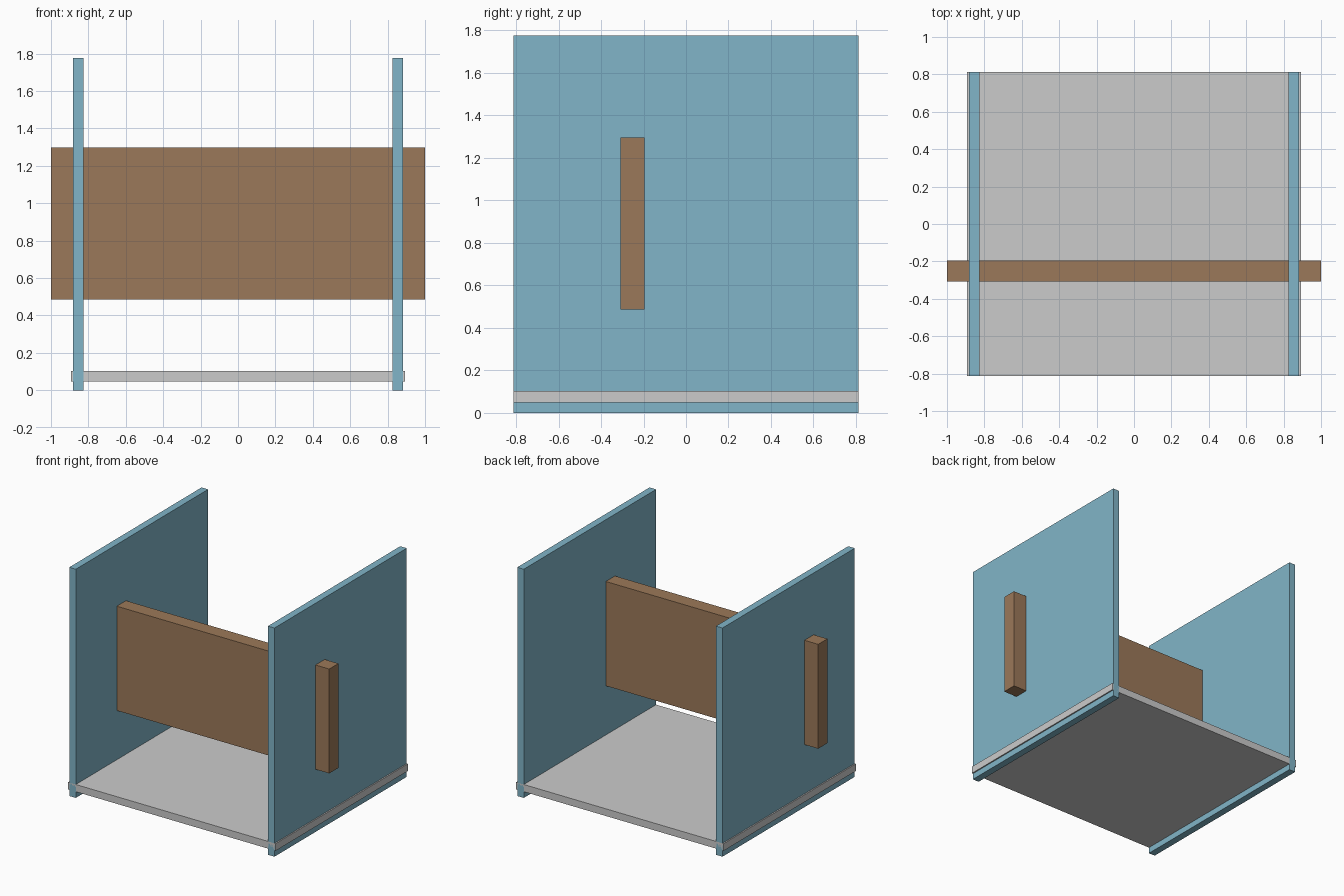
import bpy

if "Cube" in bpy.data.objects:
    bpy.data.objects.remove(bpy.data.objects["Cube"])


def material(name, color):
    mat = bpy.data.materials.new(name)
    mat.diffuse_color = color
    mat.use_nodes = True
    mat.node_tree.nodes["Principled BSDF"].inputs["Base Color"].default_value = mat.diffuse_color
    return mat


def box(name, low, high, mat=None):
    """Axis-aligned board between two opposite corners."""
    center = [(a + b) / 2 for a, b in zip(low, high)]
    bpy.ops.mesh.primitive_cube_add(size=1, location=center)
    obj = bpy.context.object
    obj.name = name
    obj.scale = [b - a for a, b in zip(low, high)]
    bpy.ops.object.transform_apply(location=False, rotation=False, scale=True)
    if mat:
        obj.data.materials.append(mat)
    return obj


blue = material("blue_panel", (0.22, 0.46, 0.58, 1))
brown = material("brown_wood", (0.33, 0.19, 0.10, 1))

# Upright side panels
for side, x in (("left", -0.854), ("right", 0.854)):
    box(side + "_side_panel", (x - 0.028, -0.812, 0), (x + 0.028, 0.812, 1.777), blue)

# Floor board, its ends poking just through the side panels
box("floor_board", (-0.892, -0.812, 0.048), (0.892, 0.812, 0.104))

# Upright cross board running through both side panels
box("cross_board", (-1, -0.308, 0.486), (1, -0.195, 1.297), brown)
